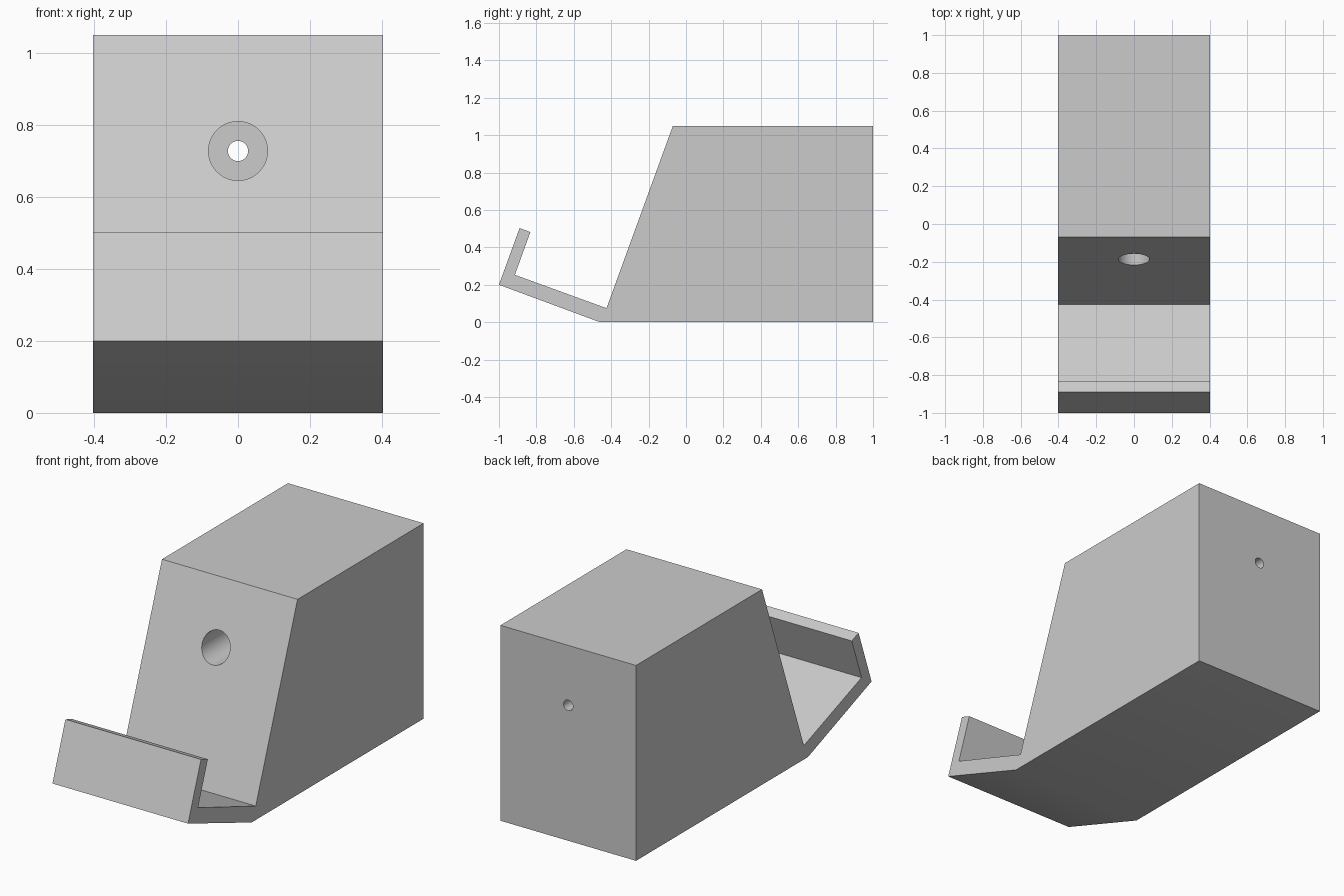
import bpy, bmesh, math
from mathutils import Matrix

cube = bpy.data.objects.get("Cube")
if cube:
    bpy.data.objects.remove(cube, do_unlink=True)

WIDTH = 0.806
HOLE_Z = 0.728

grey = bpy.data.materials.new("plain grey")
grey.use_nodes = True
colour = (0.6, 0.6, 0.6, 1)
grey.diffuse_color = colour
grey.node_tree.nodes["Principled BSDF"].inputs["Base Color"].default_value = colour


def add_object(name, bm):
    bmesh.ops.recalc_face_normals(bm, faces=bm.faces[:])
    mesh = bpy.data.meshes.new(name)
    bm.to_mesh(mesh)
    bm.free()
    mesh.materials.append(grey)
    obj = bpy.data.objects.new(name, mesh)
    bpy.context.collection.objects.link(obj)
    return obj


def bore(name, radius, y0, y1):
    bm = bmesh.new()
    place = Matrix.Translation((0, (y0 + y1) / 2, HOLE_Z)) @ Matrix.Rotation(math.pi / 2, 4, "X")
    bmesh.ops.create_cone(bm, cap_ends=True, segments=64, radius1=radius,
                          radius2=radius, depth=y1 - y0, matrix=place)
    obj = add_object(name, bm)
    obj.hide_render = True
    obj.hide_set(True)
    return obj


# Side profile (y, z): wall block, sloping shelf and upturned lip
profile = [(1, 0), (1, 1.05), (-0.07, 1.05), (-0.425, 0.075), (-0.915, 0.253),
           (-0.832, 0.482), (-0.89, 0.503), (-1, 0.2), (-0.46, 0)]
bm = bmesh.new()
side = bm.faces.new([bm.verts.new((-WIDTH / 2, y, z)) for y, z in profile])
extruded = bmesh.ops.extrude_face_region(bm, geom=[side])["geom"]
bmesh.ops.translate(bm, vec=(WIDTH, 0, 0),
                    verts=[v for v in extruded if isinstance(v, bmesh.types.BMVert)])
holder = add_object("wall_holder", bm)

# Screw hole: wide bore from the front, narrow bore out of the back
bpy.context.view_layer.objects.active = holder
holder.select_set(True)
cutters = [bore("screw_head_cutter", 0.082, -0.6, 0.9),
           bore("screw_shaft_cutter", 0.028, 0.8, 1.1)]
for cutter in cutters:
    cut = holder.modifiers.new(cutter.name, "BOOLEAN")
    cut.operation = "DIFFERENCE"
    cut.solver = "EXACT"
    cut.object = cutter
    bpy.ops.object.modifier_apply(modifier=cut.name)
    bpy.data.objects.remove(cutter, do_unlink=True)

bpy.ops.object.shade_smooth_by_angle(angle=math.radians(30))
